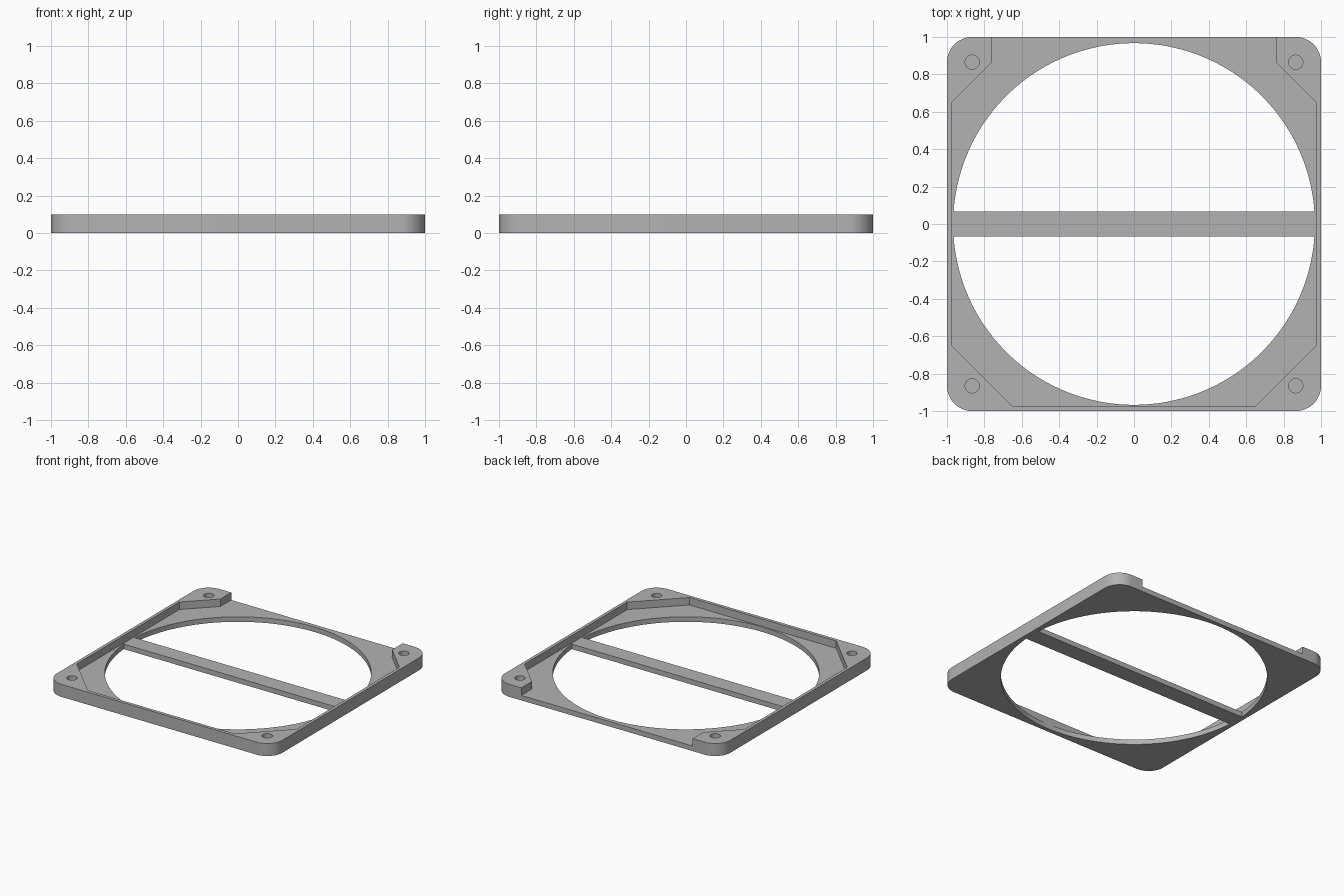
import bpy, bmesh
from math import sin, cos, asin, pi, radians

HEIGHT, FLOOR = 0.1, 0.04      # overall height, floor thickness
HOLE_R, BAR = 0.967, 0.068     # fan opening radius, half width of the bar
SCREW, SCREW_R = 0.865, 0.038  # screw hole position and radius
CORNER = 0.135                 # outer corner radius

cube = bpy.data.objects.get("Cube")
if cube:
    bpy.data.objects.remove(cube, do_unlink=True)

grey = bpy.data.materials.new("grey plastic")
grey.use_nodes = True
colour = (0.45, 0.45, 0.45, 1)
grey.diffuse_color = colour
grey.node_tree.nodes["Principled BSDF"].inputs["Base Color"].default_value = colour


def arc(cx, cy, r, start, end, steps):
    return [(cx + r * cos(start + (end - start) * i / steps),
             cy + r * sin(start + (end - start) * i / steps)) for i in range(steps + 1)]


def prism(name, outline, z0, z1):
    """Extrude a closed outline from z0 up to z1."""
    bm = bmesh.new()
    face = bm.faces.new([bm.verts.new((x, y, z0)) for x, y in outline])
    top = bmesh.ops.extrude_face_region(bm, geom=[face])["geom"]
    bmesh.ops.translate(bm, vec=(0, 0, z1 - z0),
                        verts=[v for v in top if isinstance(v, bmesh.types.BMVert)])
    bmesh.ops.recalc_face_normals(bm, faces=bm.faces)
    mesh = bpy.data.meshes.new(name)
    bm.to_mesh(mesh)
    bm.free()
    mesh.materials.append(grey)
    obj = bpy.data.objects.new(name, mesh)
    bpy.context.collection.objects.link(obj)
    return obj


def cut(target, cutter):
    """Subtract the cutter and remove it afterwards."""
    cutter.hide_render = True
    mod = target.modifiers.new("cut", "BOOLEAN")
    mod.operation, mod.solver, mod.object = "DIFFERENCE", "EXACT", cutter
    bpy.context.view_layer.objects.active = target
    bpy.ops.object.modifier_apply(modifier=mod.name)
    bpy.data.objects.remove(cutter, do_unlink=True)


# Square frame with rounded corners
c = 1 - CORNER
outline = []
for i, (sx, sy) in enumerate([(1, 1), (-1, 1), (-1, -1), (1, -1)]):
    outline += arc(sx * c, sy * c, CORNER, i * pi / 2, (i + 1) * pi / 2, 12)
frame = prism("frame", outline, 0, HEIGHT)

# Recess above the floor, open at the back
half = [(0.65, -0.973), (0.975, -0.648), (0.975, 0.65), (0.76, 0.865), (0.76, 1.1)]
recess = half + [(-x, y) for x, y in reversed(half)]
cut(frame, prism("recess_cutter", recess, FLOOR, HEIGHT + 0.1))

# Two openings that leave the bar between them
a = asin(BAR / HOLE_R)
for start in (0, pi):
    opening = arc(0, 0, HOLE_R, start + a, start + pi - a, 64)
    cut(frame, prism("opening_cutter", opening, -0.1, HEIGHT + 0.1))

# Blind screw holes in the corners
for sx in (-1, 1):
    for sy in (-1, 1):
        ring = arc(sx * SCREW, sy * SCREW, SCREW_R, 0, 2 * pi, 32)[:-1]
        cut(frame, prism("screw_hole_cutter", ring, FLOOR, HEIGHT + 0.1))

# Smooth the round walls, keep the edges sharp
bpy.ops.object.select_all(action="DESELECT")
frame.select_set(True)
bpy.context.view_layer.objects.active = frame
bpy.ops.object.shade_smooth_by_angle(angle=radians(30))
